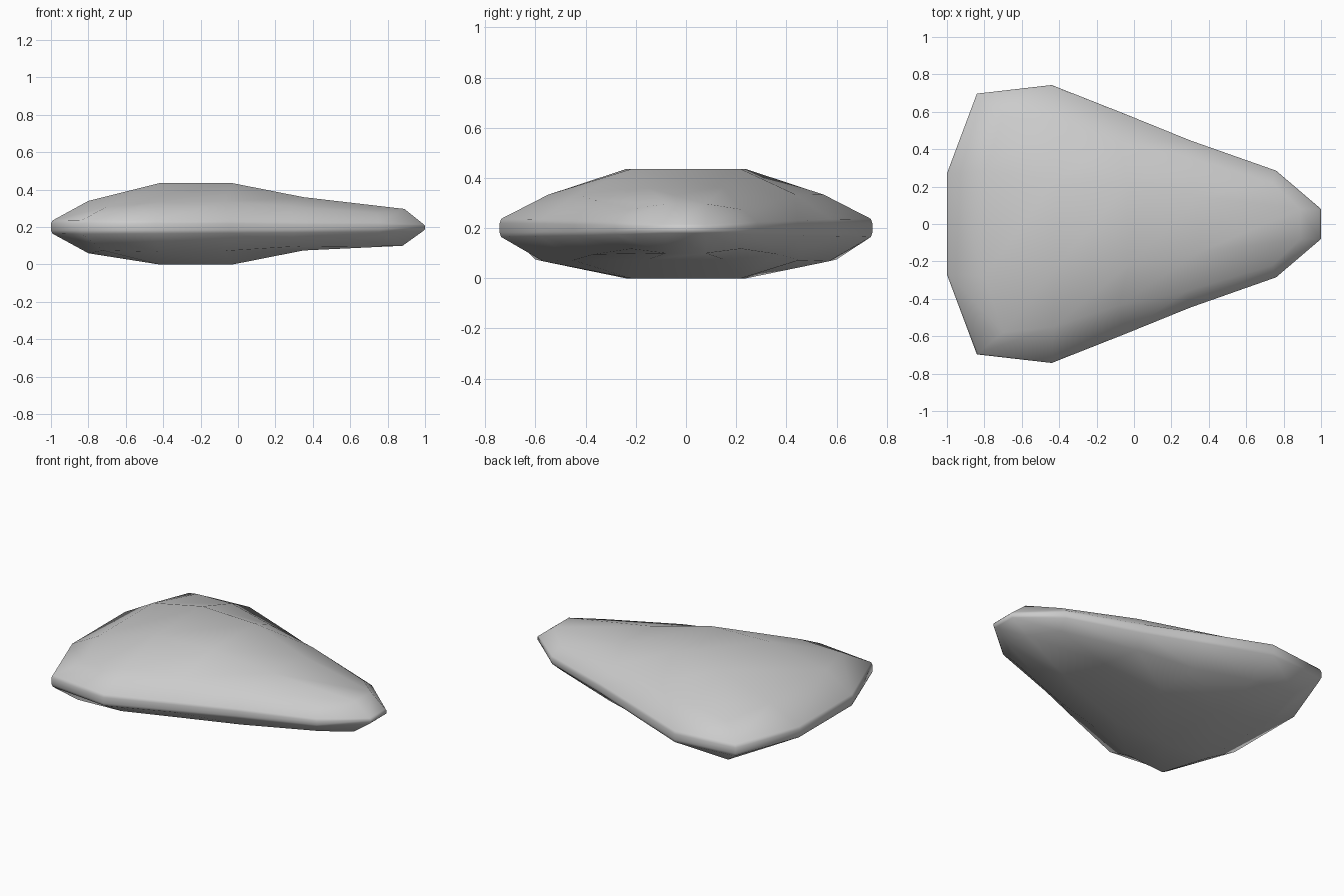
import bpy, bmesh

if "Cube" in bpy.data.objects:
    bpy.data.objects.remove(bpy.data.objects["Cube"])

# Half outline of the rim, nose to tail: x, y, z of the lower and upper edge
RIM = [(1, .08, .18, .215), (.76, .285, .175, .225), (.3, .447, .17, .23),
       (-.04, .585, .168, .235), (-.44, .743, .165, .237),
       (-.84, .697, .163, .238), (-1, .27, .165, .235)]

# Cross-sections of the faces, nose to tail: ridge point, then shoulder point (x, y, z)
TOP = [((.89, .08, .297), (.74, .22, .275)), ((.35, .15, .36), (.28, .36, .312)),
       ((-.03, .22, .435), (-.08, .435, .335)), ((-.42, .24, .435), (-.43, .55, .333)),
       ((-.8, .28, .34), (-.7, .58, .31))]
BOTTOM = [((.88, .08, .10), (.74, .22, .118)), ((.35, .15, .075), (.28, .37, .095)),
          ((-.03, .22, 0), (-.08, .45, .072)), ((-.42, .24, 0), (-.43, .57, .068)),
          ((-.8, .28, .06), (-.72, .60, .075))]

bm = bmesh.new()


def full_ring(half):
    """Closed ring from a half outline."""
    pts = list(half) + [(x, -y, z) for x, y, z in reversed(half)]
    return [bm.verts.new(p) for p in pts]


def bridge(a, b):
    n = len(a)
    for i in range(n):
        j = (i + 1) % n
        bm.faces.new((a[i], a[j], b[j], b[i]))


def cap(sections, rim):
    """Slope from the rim to the shoulder ring, then the domed middle."""
    half = [sections[0][0]] + [s[1] for s in sections] + [sections[-1][0]]
    ring = full_ring(half)
    bridge(rim, ring)
    n = len(ring)
    rows = []
    for i, (ridge, _) in enumerate(sections):
        left, right = ring[i + 1], ring[n - 2 - i]
        if i == 0:
            a, b = ring[0], ring[-1]
        elif i == len(sections) - 1:
            a, b = ring[n // 2 - 1], ring[n // 2]
        else:
            x, y, z = ridge
            a, b = bm.verts.new((x, y, z)), bm.verts.new((x, -y, z))
        rows.append((left, a, b, right))
    for r, s in zip(rows, rows[1:]):
        for k in range(3):
            bm.faces.new((r[k], r[k + 1], s[k + 1], s[k]))


# Rounded rim band
levels = []
for t, s in ((0, .992), (.25, 1), (.75, 1), (1, .992)):
    levels.append(full_ring([(x * s, y * s, lo + (hi - lo) * t) for x, y, lo, hi in RIM]))
for a, b in zip(levels, levels[1:]):
    bridge(a, b)

# Upper and lower faces
cap(TOP, levels[-1])
cap(BOTTOM, levels[0])

bmesh.ops.recalc_face_normals(bm, faces=bm.faces)
mesh = bpy.data.meshes.new("flat_stone")
bm.to_mesh(mesh)
bm.free()
stone = bpy.data.objects.new("flat_stone", mesh)
bpy.context.collection.objects.link(stone)
for p in mesh.polygons:
    p.use_smooth = True
